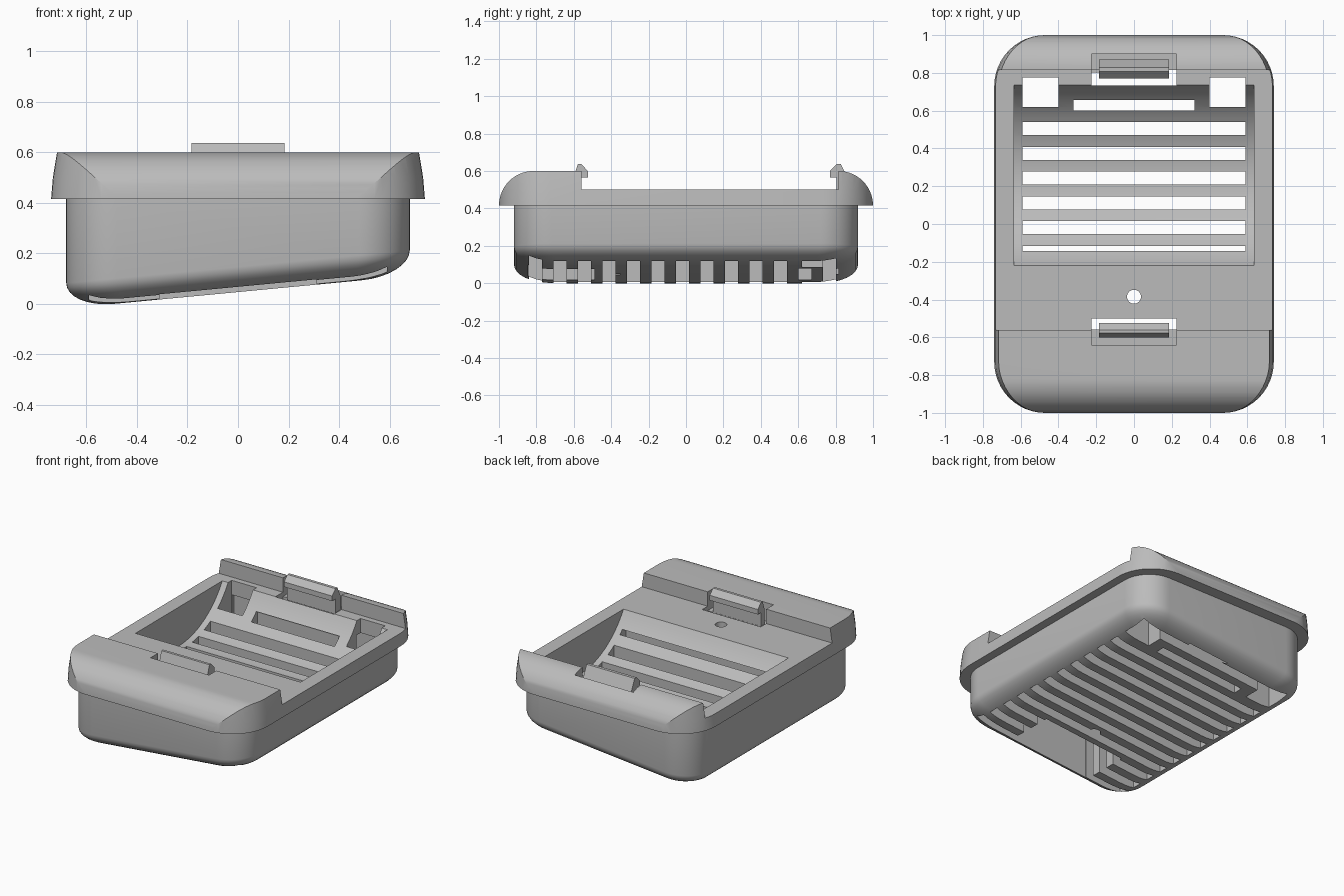
import bpy, bmesh, math

if "Cube" in bpy.data.objects:
    bpy.data.objects.remove(bpy.data.objects["Cube"])

grey = bpy.data.materials.new("light_grey_plastic")
grey.diffuse_color = (0.5, 0.5, 0.5, 1)
grey.use_nodes = True
grey.node_tree.nodes["Principled BSDF"].inputs["Base Color"].default_value = grey.diffuse_color


def make(name, bm):
    bmesh.ops.recalc_face_normals(bm, faces=bm.faces)
    me = bpy.data.meshes.new(name)
    bm.to_mesh(me)
    bm.free()
    me.materials.append(grey)
    ob = bpy.data.objects.new(name, me)
    bpy.context.collection.objects.link(ob)
    return ob


def loft(name, rings):
    bm = bmesh.new()
    vs = [[bm.verts.new(p) for p in r] for r in rings]
    n = len(vs[0])
    for a, b in zip(vs, vs[1:]):
        for i in range(n):
            bm.faces.new((a[i], a[(i + 1) % n], b[(i + 1) % n], b[i]))
    bm.faces.new(vs[0][::-1])
    bm.faces.new(vs[-1])
    return make(name, bm)


def round_rect(hx, hy, r, z, slope=0.0, n=12):
    pts = []
    for k, (sx, sy) in enumerate(((1, 1), (-1, 1), (-1, -1), (1, -1))):
        for i in range(n + 1):
            a = math.pi / 2 * (k + i / n)
            x = sx * (hx - r) + r * math.cos(a)
            y = sy * (hy - r) + r * math.sin(a)
            pts.append((x, y, z + slope * x))
    return pts


def box(x0, x1, y0, y1, z0, z1):
    return loft("cutter", [[(x0, y0, z), (x1, y0, z), (x1, y1, z), (x0, y1, z)]
                           for z in (z0, z1)])


def extrude_x(name, prof, hx):
    return loft(name, [[(x, y, z) for y, z in prof] for x in (-hx, hx)])


def boolean(ob, other, op):
    m = ob.modifiers.new("bool", 'BOOLEAN')
    m.operation, m.object, m.solver = op, other, 'EXACT'
    bpy.context.view_layer.update()
    dg = bpy.context.evaluated_depsgraph_get()
    me = bpy.data.meshes.new_from_object(ob.evaluated_get(dg))
    ob.modifiers.clear()
    ob.data = me
    bpy.data.objects.remove(other)


# Rim: rounded plan with tapered sides, trimmed to the side profile
rim = loft("rim", [round_rect(0.74, 1.0, 0.27, 0.415),
                   round_rect(0.733, 1.0, 0.27, 0.5),
                   round_rect(0.715, 1.0, 0.27, 0.61)])
arc = [(0.815 + 0.185 * math.cos(math.pi / 2 * i / 14),
        0.415 + 0.185 * math.sin(math.pi / 2 * i / 14)) for i in range(15)]
prof = [(1.0, 0.3)] + arc + [(0.815, 0.5), (-0.56, 0.5), (-0.56, 0.6)]
prof += [(-y, z) for y, z in arc[::-1]] + [(-1.0, 0.3)]
boolean(rim, extrude_x("cutter", prof, 1), 'INTERSECT')

# Body: straight walls, with a tilted underside rounded at its edges
SL = 0.095
rings = [round_rect(0.68, 0.92, 0.2, 0.45)]
for i in range(9):
    a = math.pi / 2 * i / 8
    d = 0.19 * (1 - math.cos(a))
    rings.append(round_rect(0.68 - d, 0.92 - d, 0.2 - d * 0.6,
                            0.047 + 0.1 * (1 - math.sin(a)), SL))
tray = loft("tray", rings)
boolean(tray, rim, 'UNION')

# Scooped basin
R, CY, SAG = 0.557, 0.2575, 0.27
half = math.asin(0.4775 / R)
scoop = [(CY + R * math.sin(half * t / 16),
          0.5 - SAG + R - R * math.cos(half * t / 16)) for t in range(-16, 17)]
scoop += [(0.735, 0.7), (-0.22, 0.7)]
boolean(tray, extrude_x("cutter", scoop, 0.635), 'DIFFERENCE')

# Drain slots through the underside
for i in range(13):
    y = -0.805 + 0.131 * i
    w = 0.32 if i == 11 else 0.59
    boolean(tray, box(-w, w, y - 0.034, y + 0.034, -0.2, 0.4), 'DIFFERENCE')

# Front pocket, back corner openings, clip openings, clip recesses
for b in ((-0.31, 0.31, -0.845, -0.49, -0.2, 0.401),
          (0.4, 0.591, 0.62, 0.775, -0.2, 0.7),
          (-0.591, -0.4, 0.62, 0.775, -0.2, 0.7),
          (-0.225, 0.225, -0.559, -0.5, 0.3, 0.7),
          (-0.225, 0.225, 0.734, 0.816, 0.05, 0.7),
          (-0.225, 0.225, -0.64, -0.55, 0.47, 0.7),
          (-0.225, 0.225, 0.81, 0.9, 0.47, 0.7)):
    boolean(tray, box(*b), 'DIFFERENCE')

# Small drilled hole
hole = [[(0.037 * math.cos(math.tau * i / 24), -0.385 + 0.037 * math.sin(math.tau * i / 24), z)
         for i in range(24)] for z in (-0.2, 0.7)]
boolean(tray, loft("cutter", hole), 'DIFFERENCE')

# Snap clips with hooks facing the basin
front = [(-0.60, 0.46), (-0.56, 0.46), (-0.56, 0.565), (-0.525, 0.565),
         (-0.525, 0.6), (-0.56, 0.637), (-0.578, 0.637), (-0.60, 0.57)]
back = [(0.87, 0.46), (0.805, 0.46), (0.805, 0.565), (0.77, 0.565),
        (0.77, 0.6), (0.807, 0.637), (0.828, 0.637), (0.87, 0.55)]
extrude_x("front_clip", front, 0.185)
extrude_x("back_clip", back, 0.185)

# Smooth shading with sharp edges kept
bpy.ops.object.select_all(action='DESELECT')
tray.select_set(True)
bpy.context.view_layer.objects.active = tray
bpy.ops.object.shade_smooth_by_angle(angle=math.radians(25))
